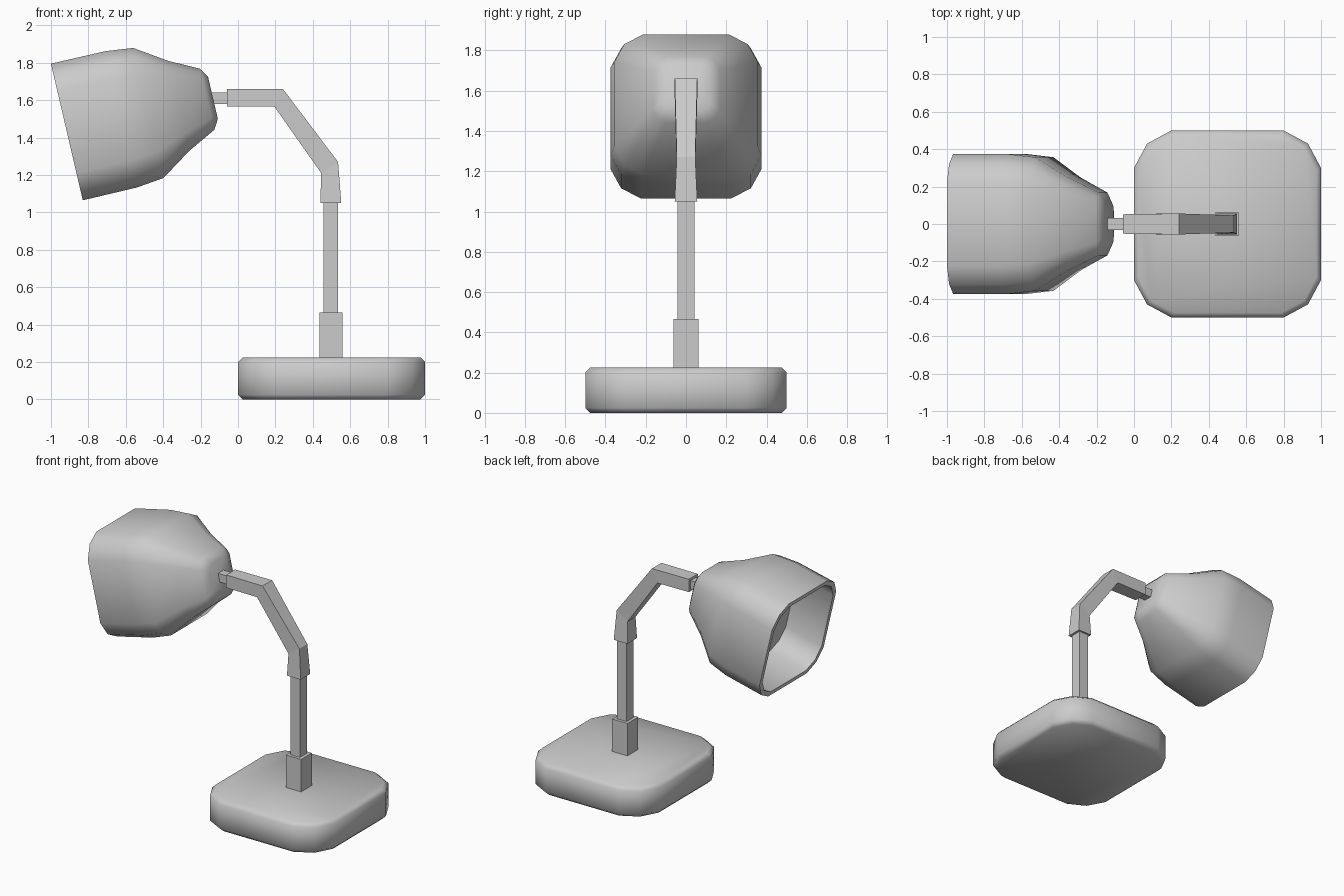
import bpy, bmesh, math
from mathutils import Vector

if "Cube" in bpy.data.objects:
    bpy.data.objects.remove(bpy.data.objects["Cube"])

# Rounded square outline with half-width 1 (12 points)
CORNER = [(1, 0.6), (0.86, 0.86), (0.6, 1)]
OUTLINE = []
for k in range(4):
    c, s = round(math.cos(k * math.pi / 2)), round(math.sin(k * math.pi / 2))
    OUTLINE += [(c * x - s * y, s * x + c * y) for x, y in CORNER]


def loft(name, rings, smooth=None):
    """Join equal-length point rings with quads and cap both ends."""
    bm = bmesh.new()
    loops = [[bm.verts.new(p) for p in ring] for ring in rings]
    n = len(loops[0])
    for a, b in zip(loops, loops[1:]):
        for i in range(n):
            j = (i + 1) % n
            bm.faces.new((a[i], a[j], b[j], b[i]))
    bm.faces.new(loops[0][::-1])
    bm.faces.new(loops[-1])
    bmesh.ops.recalc_face_normals(bm, faces=bm.faces)
    mesh = bpy.data.meshes.new(name)
    bm.to_mesh(mesh)
    bm.free()
    ob = bpy.data.objects.new(name, mesh)
    bpy.context.collection.objects.link(ob)
    if smooth:
        bpy.ops.object.select_all(action='DESELECT')
        ob.select_set(True)
        bpy.context.view_layer.objects.active = ob
        bpy.ops.object.shade_smooth_by_angle(angle=math.radians(smooth))
    return ob


def box(name, x0, x1, half_y, z0, z1):
    ring = [(x0, -half_y), (x1, -half_y), (x1, half_y), (x0, half_y)]
    return loft(name, [[(x, y, z) for x, y in ring] for z in (z0, z1)])


# Base: rounded slab with chamfered rims
loft("base", [[(0.5 + r * x, r * y, z) for x, y in OUTLINE]
              for r, z in [(0.475, 0), (0.5, 0.025), (0.5, 0.2), (0.475, 0.225)]], 50)

# Upright pole and its collar
box("collar", 0.435, 0.56, 0.063, 0.22, 0.465)
box("pole", 0.457, 0.535, 0.042, 0.46, 1.07)

# Bent arm: (outer x, z), (inner x, z), half width
ARM = [((0.552, 1.05), (0.44, 1.05), 0.056),
       ((0.535, 1.27), (0.445, 1.21), 0.046),
       ((0.24, 1.66), (0.195, 1.565), 0.056),
       ((-0.06, 1.66), (-0.06, 1.565), 0.052)]
loft("arm", [[(o[0], -w, o[1]), (o[0], w, o[1]), (i[0], w, i[1]), (i[0], -w, i[1])]
             for o, i, w in ARM])

# Short connector between arm and shade
box("connector", -0.145, -0.055, 0.031, 1.58, 1.642)

# Shade: tilted tapering shell, listed as (distance along axis, half-width),
# running from the closed tip to the rim and back inside to the inner floor
origin = Vector((-0.915, 0, 1.43))
axis = Vector((0.974, 0, 0.227))
up = Vector((-0.227, 0, 0.974))
side = Vector((0, 1, 0))
SHADE = [(0.802, 0.115), (0.77, 0.168), (0.614, 0.247), (0.447, 0.357),
         (0.298, 0.374), (0, 0.375), (0, 0.345), (0.3, 0.345)]
loft("lamp_shade", [[origin + axis * d + side * (r * x) + up * (r * y) for x, y in OUTLINE]
                    for d, r in SHADE], 50)
